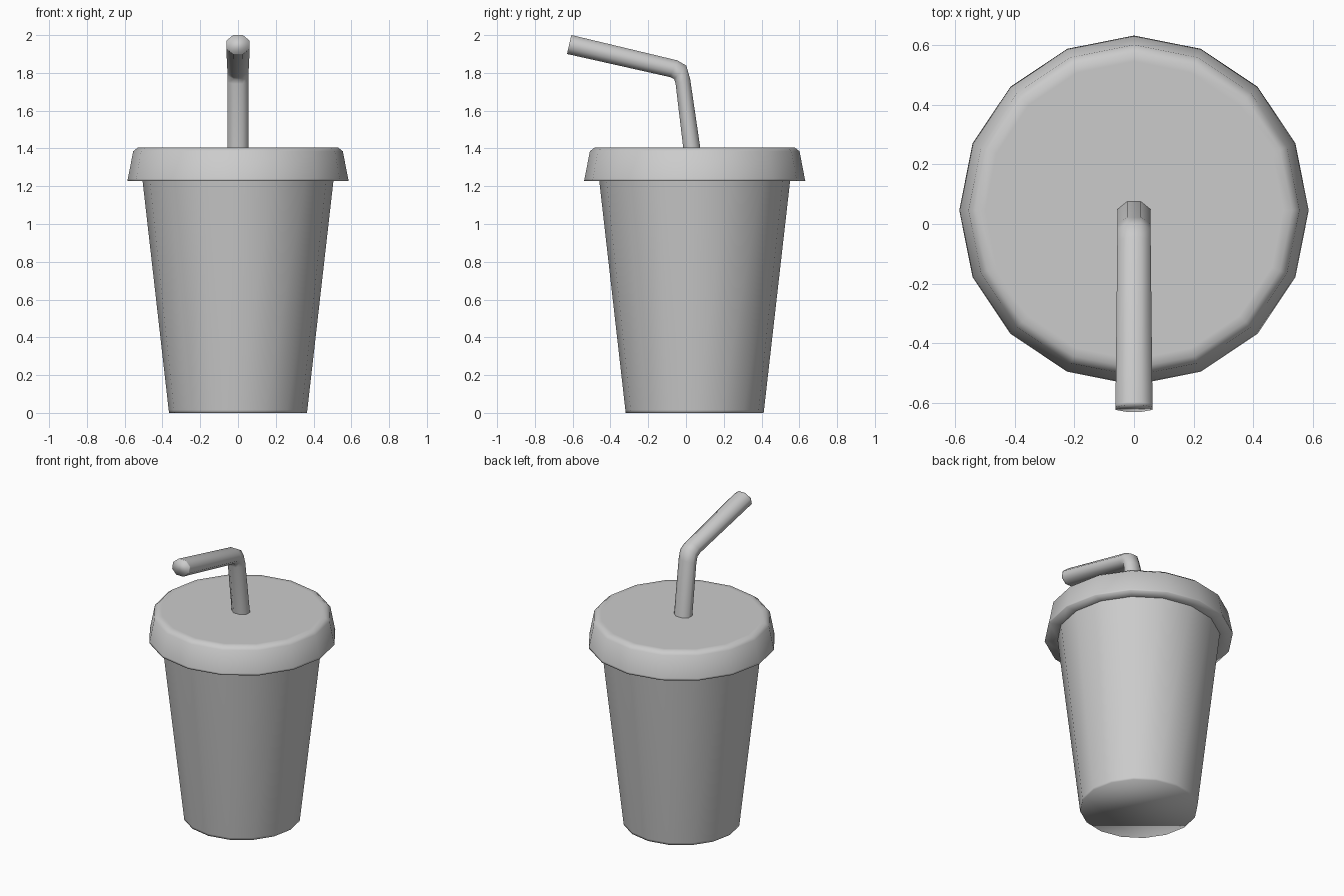
import bpy, bmesh, math

if "Cube" in bpy.data.objects:
    bpy.data.objects.remove(bpy.data.objects["Cube"])

SIDES = 16
CENTRE_Y = 0.046

grey = bpy.data.materials.new("plain_grey")
grey.diffuse_color = (0.6, 0.6, 0.6, 1)
grey.use_nodes = True
grey.node_tree.nodes["Principled BSDF"].inputs["Base Color"].default_value = grey.diffuse_color


def loft(name, rings, cap_start=True, cap_end=True):
    """Skin a list of equal-length point rings into one smooth object."""
    bm = bmesh.new()
    loops = [[bm.verts.new(p) for p in ring] for ring in rings]
    n = len(loops[0])
    for a, b in zip(loops, loops[1:]):
        for i in range(n):
            j = (i + 1) % n
            bm.faces.new((a[i], a[j], b[j], b[i]))
    if cap_start:
        bm.faces.new(loops[0][::-1])
    if cap_end:
        bm.faces.new(loops[-1])
    bmesh.ops.recalc_face_normals(bm, faces=bm.faces)
    for f in bm.faces:
        f.smooth = True
    mesh = bpy.data.meshes.new(name)
    bm.to_mesh(mesh)
    bm.free()
    mesh.materials.append(grey)
    obj = bpy.data.objects.new(name, mesh)
    bpy.context.collection.objects.link(obj)
    return obj


def circle(r, z):
    return [(r * math.cos(math.tau * i / SIDES),
             CENTRE_Y + r * math.sin(math.tau * i / SIDES), z)
            for i in range(SIDES)]


def straw_ring(inner, outer, half_x):
    """Octagon spanning two (y, z) points, with flats on the four sides."""
    cy, cz = (inner[0] + outer[0]) / 2, (inner[1] + outer[1]) / 2
    hy, hz = (outer[0] - inner[0]) / 2, (outer[1] - inner[1]) / 2
    k = 1 / math.cos(math.pi / 8)
    pts = []
    for i in range(8):
        a = math.pi / 8 + math.tau * i / 8
        c, s = k * math.cos(a), k * math.sin(a)
        pts.append((half_x * c, cy + hy * s, cz + hz * s))
    return pts


# Tapered cup, with a tight loop at the foot and its top tucked into the lid
loft("cup", [circle(r, z) for r, z in
             [(0.365, 0), (0.367, 0.015), (0.506, 1.235), (0.512, 1.29)]],
     cap_end=False)

# Flared lid with a narrow bevel round the top
loft("lid", [circle(r, z) for r, z in
             [(0.49, 1.23), (0.586, 1.228), (0.583, 1.24), (0.555, 1.385),
              (0.53, 1.405), (0.50, 1.405)]])

# Bent straw, leaning towards the front
loft("straw", [straw_ring(*s) for s in
               [((-0.012, 1.38), (0.079, 1.38), 0.056),
                ((-0.055, 1.742), (0.022, 1.768), 0.056),
                ((-0.063, 1.767), (0.002, 1.838), 0.056),
                ((-0.085, 1.778), (-0.045, 1.866), 0.056),
                ((-0.620, 1.898), (-0.597, 1.998), 0.062),
                ((-0.630, 1.900), (-0.607, 2.000), 0.062)]],
     cap_start=False)
